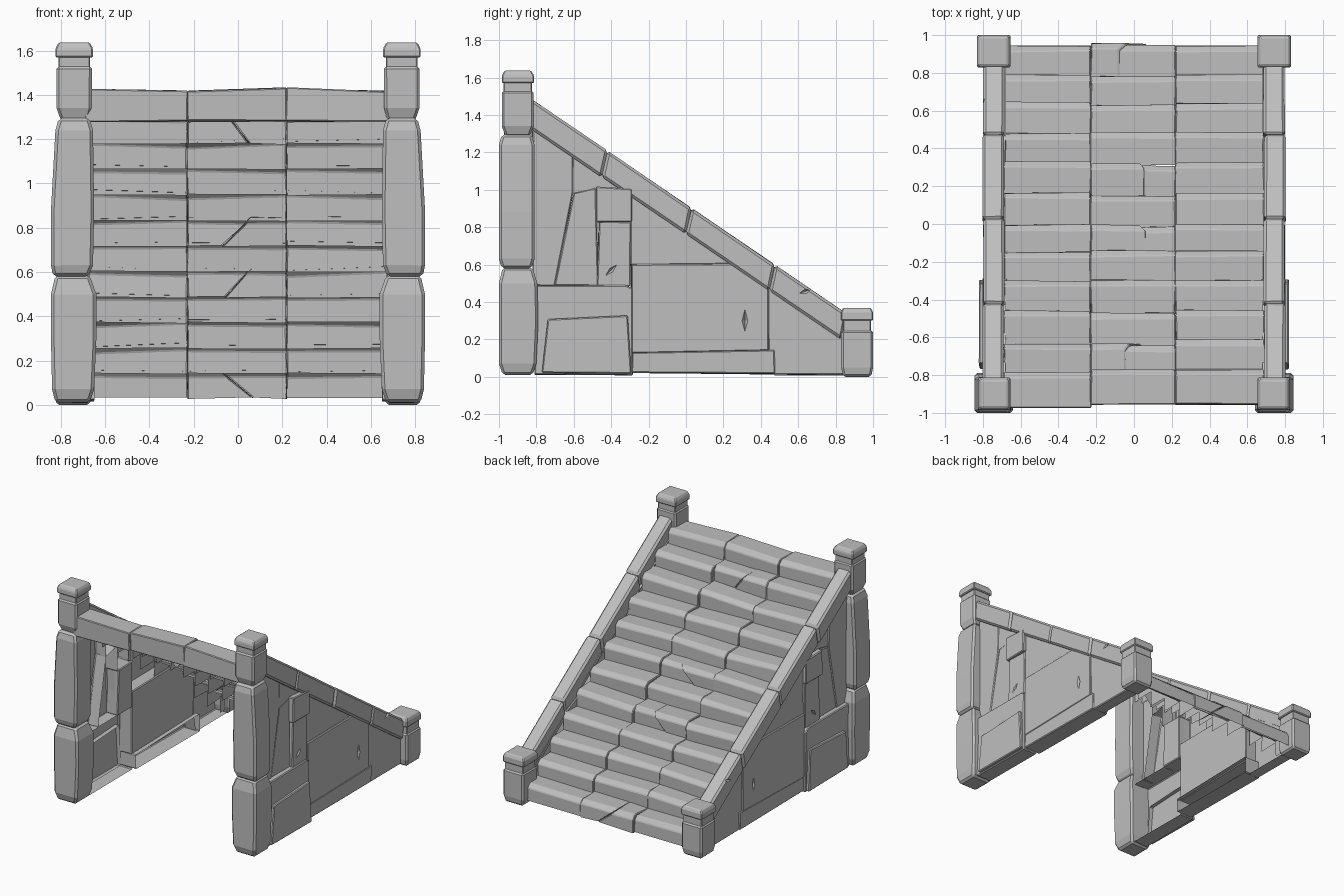
import bpy, bmesh, random
from mathutils import Matrix, Vector

random.seed(4)
if "Cube" in bpy.data.objects:
    bpy.data.objects.remove(bpy.data.objects["Cube"], do_unlink=True)

stone = bpy.data.materials.new("grey_stone")
stone.use_nodes = True
GREY = (0.52, 0.52, 0.52, 1)
stone.diffuse_color = GREY
stone.node_tree.nodes["Principled BSDF"].inputs["Base Color"].default_value = GREY


def finish(name, bm, bevel, jitter=0.0):
    """Wear the corners a little, chamfer the hard edges and make the object."""
    for v in bm.verts:
        v.co += Vector([random.uniform(-jitter, jitter) for _ in range(3)])
    bmesh.ops.recalc_face_normals(bm, faces=bm.faces)
    if bevel:
        sharp = [e for e in bm.edges if e.calc_face_angle(0) > 0.5]
        bmesh.ops.bevel(bm, geom=sharp, offset=bevel, segments=1,
                        affect='EDGES', clamp_overlap=True)
    for v in bm.verts:
        v.co.z = max(v.co.z, 0)
    mesh = bpy.data.meshes.new(name)
    bm.to_mesh(mesh)
    bm.free()
    mesh.materials.append(stone)
    ob = bpy.data.objects.new(name, mesh)
    bpy.context.collection.objects.link(ob)
    return ob


def prism(points, place, lo, hi, closed=True):
    """Extrude an outline from lo to hi; place maps (a, b, depth) to xyz.
    An open prism has no face at lo, as for stones hollow on the inside."""
    bm = bmesh.new()
    rings = [[bm.verts.new(place(a, b, d)) for a, b in points] for d in (lo, hi)]
    if closed:
        bm.faces.new(rings[0])
    bm.faces.new(rings[1])
    n = len(points)
    for i in range(n):
        j = (i + 1) % n
        bm.faces.new((rings[0][i], rings[0][j], rings[1][j], rings[1][i]))
    return bm


def loft(name, side, rings, bevel):
    """Stack rectangles (z, x0, x1, y0, y1) into one hewn stone."""
    bm = bmesh.new()
    loops = []
    for z, x0, x1, y0, y1 in rings:
        corners = ((x0, y0), (x1, y0), (x1, y1), (x0, y1))
        loops.append([bm.verts.new((side * x, y, z)) for x, y in corners])
    bm.faces.new(loops[0])
    bm.faces.new(loops[-1])
    for a, b in zip(loops, loops[1:]):
        for i in range(4):
            j = (i + 1) % 4
            bm.faces.new((a[i], a[j], b[j], b[i]))
    return finish(name, bm, bevel)


def nick(target, centre, size, turn):
    """Chip a small diamond out of a stone."""
    bm = bmesh.new()
    bmesh.ops.create_uvsphere(bm, u_segments=4, v_segments=2, radius=1)
    bm.transform(Matrix.Translation(centre) @ Matrix.Rotation(turn, 4, 'X')
                 @ Matrix.Diagonal((*size, 1)))
    cutter = finish("nick_cutter", bm, 0)
    cutter.hide_render = True
    cutter.hide_viewport = True
    mod = target.modifiers.new("nick", 'BOOLEAN')
    mod.operation = 'DIFFERENCE'
    mod.solver = 'EXACT'
    mod.object = cutter


# Steps: three columns of stones, hollow underneath; some middle ones cracked
def step_stone(name, outline, nose, depth, solid):
    bm = prism(outline, lambda x, z, y: (x, y, z), nose - depth, nose, solid)
    bm.normal_update()
    top = max(z for _, z in outline)
    low = min(z for _, z in outline)
    if not solid:
        under_faces = [f for f in bm.faces if all(v.co.z < low + 0.001 for v in f.verts)]
        bmesh.ops.delete(bm, geom=under_faces, context='FACES_ONLY')
    front = [e for e in bm.edges if all(v.co.y > nose - 0.001 and v.co.z > top - 0.025
                                        for v in e.verts)]
    bmesh.ops.bevel(bm, geom=front, offset=0.028, segments=1, affect='EDGES')
    return finish(name, bm, 0.005, 0.004)


STEPS, RUN, RISE = 12, 0.157, 0.1155
COLUMNS = {"right": (-0.69, -0.228), "middle": (-0.23, 0.22), "left": (0.218, 0.69)}
CRACKED = {1: (-0.05, 0.05), 5: (0.06, -0.07), 7: (0.06, -0.06), 11: (-0.08, 0.07)}
for i in range(STEPS):
    for col, (x0, x1) in COLUMNS.items():
        nose = -0.78 + RUN * i + random.uniform(-0.012, 0.012)
        tilt = random.uniform(-0.008, 0.008)
        top = 1.425 - RISE * i
        low = max(top - (0.145 if i == 0 else 0.13), 0.03)
        depth = 0.185 if i == 0 else 0.175
        name = f"step_{i + 1}_{col}"
        if col == "middle" and i in CRACKED:
            a, b = CRACKED[i]
            step_stone(name + "_a", [(x0, low), (b, low), (a, top), (x0, top)],
                       nose, depth, False)
            step_stone(name + "_b", [(b, low), (x1, low), (x1, top), (a, top)],
                       nose - 0.01, depth, False)
        else:
            step_stone(name, [(x0, low), (x1, low), (x1, top + tilt), (x0, top - tilt)],
                       nose, depth, i == 0)


def rail_top(y):
    return 1.48 - 0.68 * (y + 0.82)


def under(y):
    return rail_top(y) - 0.11


# Side wall stones as inner face, outer face and (y, z) outline
WALL = {
    "base": (0.68, 0.8, [(-0.81, 0.01), (-0.285, 0.01), (-0.285, 0.47), (-0.32, 0.49),
                         (-0.81, 0.487)]),
    "base_panel": (0.77, 0.82, [(-0.77, 0.02), (-0.295, 0.02), (-0.31, 0.33), (-0.74, 0.31)]),
    "rear": (0.68, 0.77, [(-0.82, 0.485), (-0.7, 0.485), (-0.603, 0.98),
                          (-0.603, under(-0.6)), (-0.82, under(-0.82))]),
    "slanted": (0.7, 0.765, [(-0.705, 0.485), (-0.47, 0.485), (-0.48, 1.01), (-0.6, 0.985)]),
    "wedge": (0.68, 0.765, [(-0.605, 0.98), (-0.49, 1.005), (-0.29, 1.0),
                            (-0.29, under(-0.29)), (-0.605, under(-0.6))]),
    "upright": (0.67, 0.785, [(-0.475, 0.485), (-0.295, 0.485), (-0.295, 0.83), (-0.465, 0.83)]),
    "square": (0.67, 0.8, [(-0.485, 0.825), (-0.29, 0.825), (-0.29, 1.005), (-0.485, 1.015)]),
    "centre": (0.68, 0.785, [(-0.295, 0.125), (0.443, 0.14), (0.443, under(0.44)),
                             (0.25, 0.605), (-0.295, 0.6)]),
    "upper": (0.69, 0.775, [(-0.298, 0.595), (0.255, 0.6), (0.25, under(0.25)),
                            (-0.298, under(-0.298))]),
    "strip": (0.65, 0.785, [(-0.29, 0.02), (0.475, 0.015), (0.475, 0.145), (-0.29, 0.13)]),
    "front": (0.68, 0.775, [(0.438, 0.14), (0.47, 0.01), (0.85, 0.01), (0.85, under(0.85)),
                            (0.438, under(0.438))]),
}
# Chipped stones: nick position (y, z), size and turn
NICKS = {
    "centre": ((0.315, 0.3), (0.025, 0.018, 0.07), 0),
    "upright": ((-0.4, 0.57), (0.025, 0.015, 0.05), -0.8),
}

for side, word in ((1, "left"), (-1, "right")):
    def across(y, z, x, s=side):
        return (s * x, y, z)

    # Wall
    for part, (inner, outer, outline) in WALL.items():
        bm = prism(outline, across, inner, outer, part in NICKS)
        block = finish(f"{word}_wall_{part}", bm, 0.006, 0.003)
        if part in NICKS:
            (y, z), size, turn = NICKS[part]
            nick(block, (side * 0.79, y, z), size, turn)

    # Sloped hand rail in four stones
    cuts = (-0.84, -0.42, 0.03, 0.475, 0.86)
    for k, (a, b) in enumerate(zip(cuts, cuts[1:])):
        shift = 0.002 * (-1) ** k
        outline = [(a - 0.03, rail_top(a) - 0.14), (b - 0.03, rail_top(b) - 0.14),
                   (b, rail_top(b)), (a, rail_top(a))]
        rail = finish(f"{word}_rail_{k + 1}",
                      prism(outline, across, 0.687 + shift, 0.8 + shift), 0.014, 0.002)
    nick(rail, (side * 0.8, 0.64, rail_top(0.64) - 0.03), (0.02, 0.04, 0.014), 0.3)

    # Tall post
    loft(f"{word}_tall_post_base", side, [
        (0.01, 0.67, 0.825, -0.98, -0.82), (0.07, 0.65, 0.84, -1.0, -0.8),
        (0.3, 0.64, 0.845, -1.0, -0.79), (0.5, 0.64, 0.845, -1.0, -0.795),
        (0.585, 0.67, 0.825, -0.98, -0.82)], 0.014)
    loft(f"{word}_tall_post_shaft", side, [
        (0.58, 0.675, 0.835, -0.985, -0.825), (0.63, 0.655, 0.845, -1.0, -0.81),
        (0.88, 0.65, 0.845, -1.0, -0.81), (1.24, 0.655, 0.825, -1.0, -0.81),
        (1.295, 0.67, 0.81, -0.985, -0.825)], 0.014)
    loft(f"{word}_tall_post_head", side, [
        (1.285, 0.675, 0.8, -0.965, -0.835), (1.34, 0.66, 0.82, -0.985, -0.815),
        (1.53, 0.66, 0.82, -0.985, -0.815)], 0.012)
    loft(f"{word}_tall_post_neck", side, [
        (1.52, 0.668, 0.812, -0.975, -0.823), (1.58, 0.668, 0.812, -0.975, -0.823)], 0.005)
    loft(f"{word}_tall_post_cap", side, [
        (1.57, 0.655, 0.825, -0.985, -0.812), (1.61, 0.655, 0.825, -0.985, -0.812),
        (1.637, 0.67, 0.81, -0.97, -0.828)], 0.006)

    # Short post at the foot of the stairs
    loft(f"{word}_short_post_base", side, [
        (0.0, 0.67, 0.82, 0.84, 0.99), (0.05, 0.66, 0.83, 0.83, 1.0),
        (0.25, 0.66, 0.83, 0.83, 1.0)], 0.012)
    loft(f"{word}_short_post_neck", side, [
        (0.24, 0.668, 0.822, 0.84, 0.99), (0.31, 0.668, 0.822, 0.84, 0.99)], 0.005)
    loft(f"{word}_short_post_cap", side, [
        (0.3, 0.655, 0.83, 0.828, 1.0), (0.345, 0.655, 0.83, 0.828, 1.0),
        (0.369, 0.668, 0.82, 0.84, 0.988)], 0.006)
